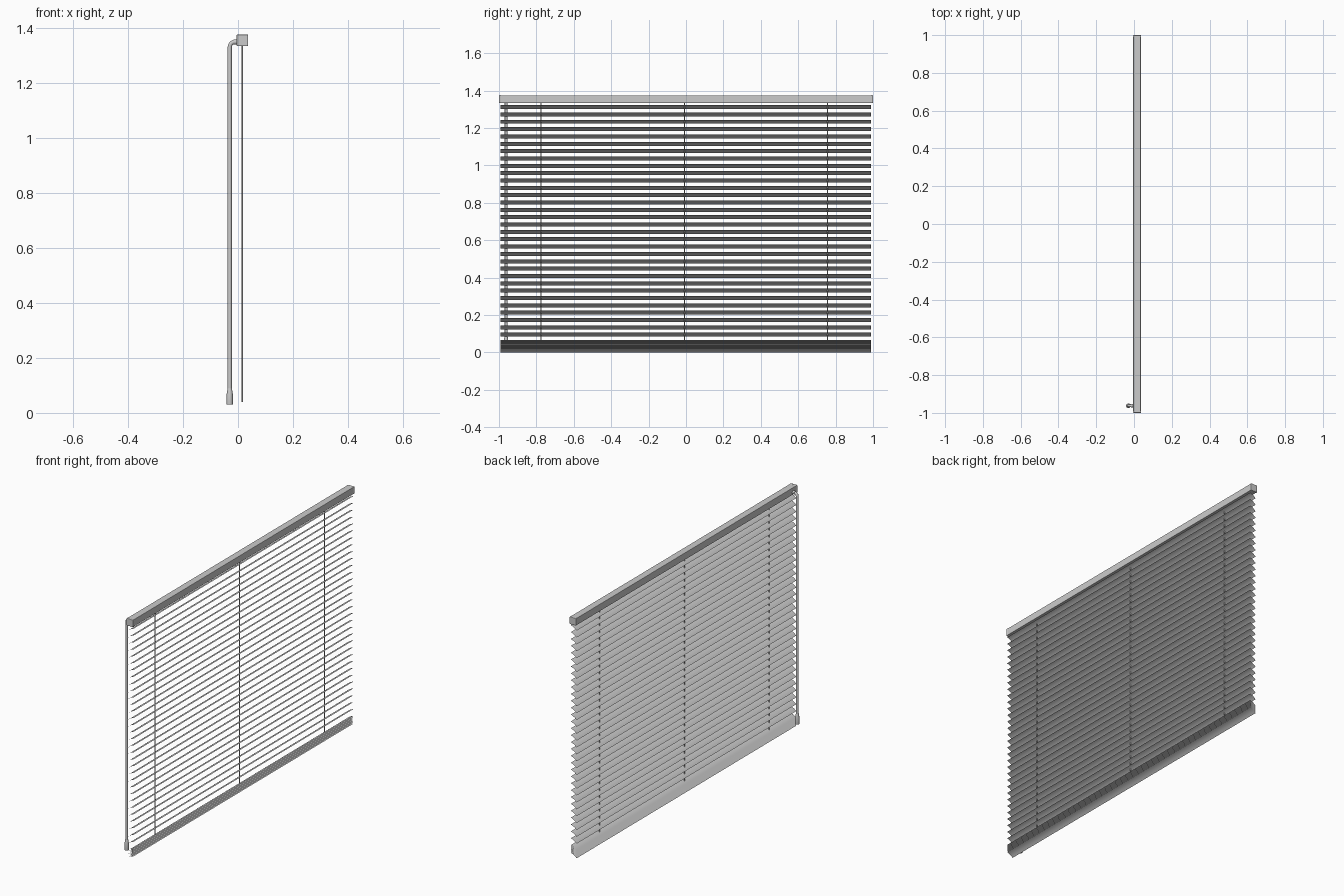
import bpy, bmesh, math
from mathutils import Vector

if "Cube" in bpy.data.objects:
    bpy.data.objects.remove(bpy.data.objects["Cube"])

MID_X = 0.016          # centre line of the rail, slats and cords
ROD_X, ROD_Y = -0.03, -0.962


def new_object(name, bm, smooth=False):
    bmesh.ops.recalc_face_normals(bm, faces=bm.faces)
    me = bpy.data.meshes.new(name)
    bm.to_mesh(me)
    bm.free()
    for p in me.polygons:
        p.use_smooth = smooth
    ob = bpy.data.objects.new(name, me)
    bpy.context.collection.objects.link(ob)
    return ob


def box(name, lo, hi, bevel):
    bm = bmesh.new()
    bmesh.ops.create_cube(bm, size=1)
    lo, hi = Vector(lo), Vector(hi)
    for v in bm.verts:
        v.co = (lo + hi) / 2 + v.co * (hi - lo)
    ob = new_object(name, bm)
    m = ob.modifiers.new("soft_edges", 'BEVEL')
    m.width, m.segments = bevel, 2
    return ob


def lathe(name, profile, x, y, sides=16):
    bm = bmesh.new()
    rings = [[bm.verts.new((x + r * math.cos(2 * math.pi * i / sides),
                            y + r * math.sin(2 * math.pi * i / sides), z))
              for i in range(sides)] for r, z in profile]
    for a, b in zip(rings, rings[1:]):
        for i in range(sides):
            j = (i + 1) % sides
            bm.faces.new((a[i], a[j], b[j], b[i]))
    bm.faces.new(rings[0])
    bm.faces.new(rings[-1])
    ob = new_object(name, bm)
    bpy.ops.object.select_all(action='DESELECT')
    ob.select_set(True)
    bpy.context.view_layer.objects.active = ob
    bpy.ops.object.shade_smooth_by_angle(angle=math.radians(40))
    return ob


def tube(name, points, radius, res=3):
    cu = bpy.data.curves.new(name, 'CURVE')
    cu.dimensions = '3D'
    cu.bevel_depth, cu.bevel_resolution, cu.use_fill_caps = radius, res, True
    sp = cu.splines.new('POLY')
    sp.points.add(len(points) - 1)
    for p, c in zip(sp.points, points):
        p.co = (*c, 1)
    sp.use_smooth = True
    ob = bpy.data.objects.new(name, cu)
    bpy.context.collection.objects.link(ob)
    return ob


# Head rail with slightly larger end caps
box("head_rail", (-0.004, -0.992, 1.334), (0.036, 0.992, 1.374), 0.002)
for s, side in ((-1, "near"), (1, "far")):
    y0, y1 = sorted((s * 0.988, s * 1.0))
    box("end_cap_" + side, (-0.005, y0, 1.333), (0.037, y1, 1.375), 0.003)

# One thin curved slat, tilted 30 degrees, shared by every copy
bm = bmesh.new()
tilt, half, crown, n = math.radians(30), 0.0213, 0.003, 6
rows = []
for i in range(n + 1):
    t = 2 * i / n - 1
    u, w = t * half, crown * (0.5 - t * t)
    x = u * math.cos(tilt) - w * math.sin(tilt)
    z = u * math.sin(tilt) + w * math.cos(tilt)
    rows.append([bm.verts.new((x, y, z)) for y in (-0.993, 0.99)])
for a, b in zip(rows, rows[1:]):
    bm.faces.new((a[0], b[0], b[1], a[1]))
slat = new_object("slat", bm, smooth=True)

# Hanging slats at an even pitch, then the pile gathered at the bottom
heights = [1.313 - 0.03926 * i for i in range(33)]
heights += [heights[-1] - 0.0063 * i for i in range(1, 8)]
slat.location = (MID_X, 0, heights[0])
for z in heights[1:]:
    copy = slat.copy()
    copy.location.z = z
    bpy.context.collection.objects.link(copy)

# Lift cords
for y in (-0.774, -0.009, 0.757):
    tube("lift_cord", [(MID_X, y, 0.04), (MID_X, y, 1.336)], 0.0027, 2)

# Tilt wand: bent arm from the rail, long rod and flared grip
r, top = 0.018, 1.348
arm = [(0.0, ROD_Y, top - 0.001)]
arm += [(ROD_X + r - r * math.sin(a), ROD_Y, top - r + r * math.cos(a))
        for a in (math.pi / 2 * i / 6 for i in range(7))]
arm.append((ROD_X, ROD_Y, 0.07))
tube("tilt_wand", arm, 0.0078)
tube("wand_collar", [(-0.016, ROD_Y, top), (0.0, ROD_Y, top)], 0.0095)
lathe("wand_grip", [(0.0115, 0.031), (0.012, 0.034), (0.0115, 0.066),
                    (0.0085, 0.086), (0.0075, 0.09)], ROD_X, ROD_Y)
